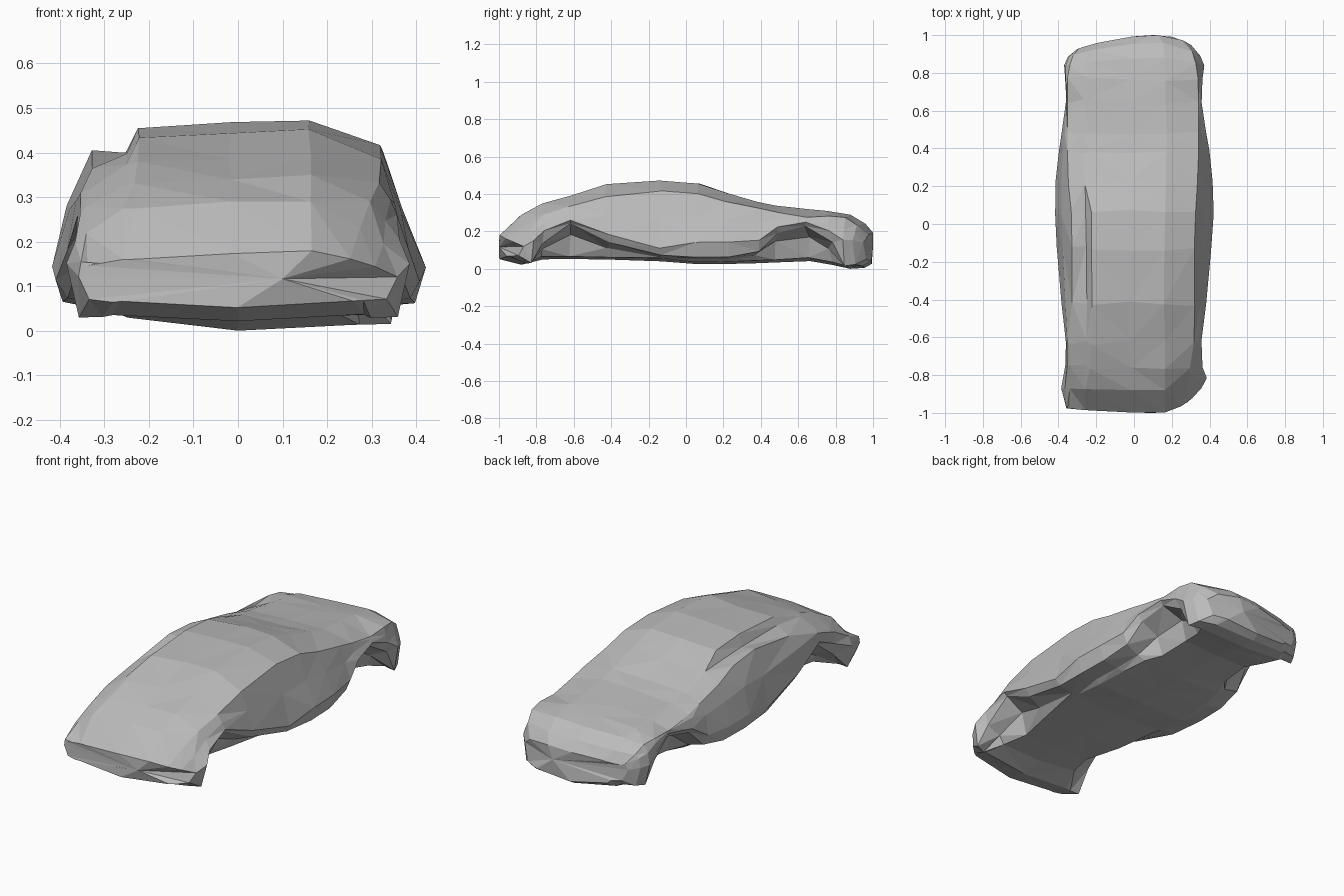
import bpy
import bmesh
import random
from mathutils import Vector

default_cube = bpy.data.objects.get("Cube")
if default_cube:
    bpy.data.objects.remove(default_cube, do_unlink=True)

random.seed(4)

# One grey for the whole body
grey = bpy.data.materials.new("matte grey")
grey.use_nodes = True
colour = (.5, .5, .5, 1)
grey.diffuse_color = colour
shader = next(n for n in grey.node_tree.nodes if n.type == "BSDF_PRINCIPLED")
shader.inputs["Base Color"].default_value = colour

# Body stations from nose to tail:
# y, belly z, belly width, sill z, waist z, waist width, shoulder z, shoulder width, roof z
stations = [
    (-1, .06, .26, .08, .13, .36, .17, .33, .185),
    (-.88, .03, .28, .04, .16, .385, .24, .33, .3),
    (-.76, .06, .23, .14, .21, .365, .3, .33, .355),
    (-.63, .06, .2, .25, .27, .36, .34, .325, .4),
    (-.42, .055, .25, .15, .19, .385, .39, .32, .458),
    (-.13, .045, .28, .08, .12, .41, .425, .32, .48),
    (.06, .03, .28, .07, .15, .42, .41, .325, .465),
    (.22, .03, .27, .07, .15, .415, .37, .335, .415),
    (.38, .035, .25, .1, .16, .4, .33, .34, .365),
    (.48, .04, .21, .2, .23, .38, .31, .34, .345),
    (.65, .05, .2, .235, .26, .36, .28, .34, .325),
    (.77, .03, .23, .15, .21, .365, .29, .34, .315),
    (.88, .005, .25, .025, .16, .37, .28, .33, .295),
    (.96, .01, .23, .03, .16, .35, .24, .31, .25),
    (1, .035, .2, .06, .15, .3, .19, .25, .2),
]


def section(y, belly_z, belly, sill_z, waist_z, waist, shoulder_z, shoulder, roof_z):
    """Cross-section ring, with a stepped ledge beside one edge of the roof."""
    sill = waist - .025
    pocket = belly + (sill - belly) * .25
    pocket_z = belly_z + (sill_z - belly_z) * .7
    flank = (waist + shoulder) / 2
    flank_z = (waist_z + shoulder_z) / 2
    # One side of the nose is pinched, the other tall and square
    pinch = max(0, -y - .6) * .2
    lift = .03 if y > .85 else 0
    return [
        (0, belly_z), (belly, belly_z + .015), (pocket, pocket_z),
        (sill, sill_z), (waist, waist_z), (flank - pinch / 2, flank_z),
        (shoulder - pinch, shoulder_z),
        (shoulder * .5, roof_z), (-shoulder * .05, roof_z - .005),
        (-shoulder * .7, roof_z - .015),
        (-shoulder * .78, min(roof_z - .02, .405)),
        (-shoulder - .01, shoulder_z - .015), (-flank - .01, flank_z + .01),
        (-waist, waist_z), (-sill, sill_z + lift),
        (-pocket, pocket_z + lift), (-belly, belly_z + .015 + lift / 2),
    ]


def bow(x, y):
    """Round the nose and tail in plan, more tightly on one side."""
    weight = max(0, abs(y) - .8) * 5
    offset = x - .13
    if y > 0:
        return -weight * offset ** 2 * (1.8 if offset > 0 else .4)
    return weight * offset ** 2 * (2.5 if offset > 0 else .1)


def wobble(amount):
    return random.uniform(-amount, amount)


# Loft the hollow-arched body through the stations
bm = bmesh.new()
rings = []
for y, *shape in stations:
    along = .015 if abs(y) < .8 else 0
    rings.append([
        bm.verts.new((x + wobble(.003), y + bow(x, y) + wobble(along), z + wobble(.003)))
        for x, z in section(y, *shape)
    ])

for ring, following in zip(rings, rings[1:]):
    for i in range(len(ring)):
        j = (i + 1) % len(ring)
        bm.faces.new((ring[i], ring[j], following[j], following[i]))

# Nose and tail caps, each fanned from its centre
for ring, end in ((rings[0], -1), (rings[-1], 1)):
    middle = sum((v.co for v in ring), Vector()) / len(ring)
    tip = bm.verts.new((.1, end, middle.z))
    for i in range(len(ring)):
        bm.faces.new((ring[i], ring[(i + 1) % len(ring)], tip))

# Chiselled facets
bmesh.ops.triangulate(bm, faces=bm.faces[:], quad_method="SHORT_EDGE")
bmesh.ops.recalc_face_normals(bm, faces=bm.faces[:])

# Stand on the ground
ground = min(v.co.z for v in bm.verts)
bmesh.ops.translate(bm, verts=bm.verts[:], vec=Vector((0, 0, -ground)))

mesh = bpy.data.meshes.new("car_body")
bm.to_mesh(mesh)
bm.free()
mesh.materials.append(grey)
body = bpy.data.objects.new("car_body", mesh)
bpy.context.collection.objects.link(body)
